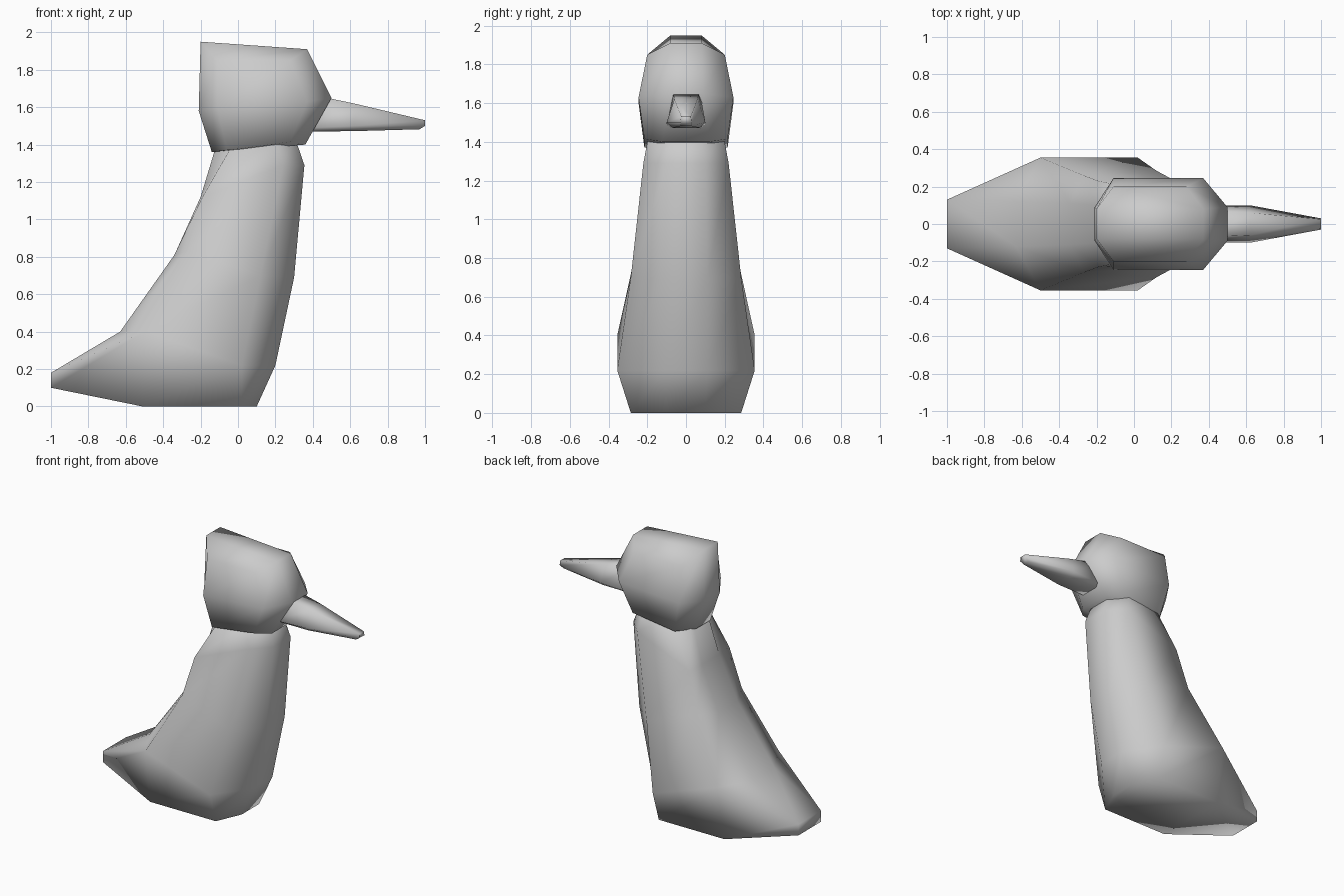
import bpy, bmesh

if "Cube" in bpy.data.objects:
    bpy.data.objects.remove(bpy.data.objects["Cube"])

grey = bpy.data.materials.new("plain_grey")
grey.use_nodes = True
grey.diffuse_color = (0.6, 0.6, 0.6, 1)
grey.node_tree.nodes["Principled BSDF"].inputs["Base Color"].default_value = (0.6, 0.6, 0.6, 1)

ALONG = ((0, 1, 2, 3), (0, 3, 4, 7), (7, 4, 5, 6))   # cap strips running front to back
ACROSS = ((0, 1, 6, 7), (1, 2, 5, 6), (2, 3, 4, 5))  # cap strips running side to side
HEX = ((0, 1, 2, 3, 4, 5),)


def loft(name, half_rings, start_cap, end_cap):
    """Skin a stack of half rings, each mirrored across y = 0."""
    bm = bmesh.new()
    rings = []
    for half in half_rings:
        full = list(half) + [(x, -y, z) for x, y, z in reversed(half)]
        rings.append([bm.verts.new(p) for p in full])
    n = len(rings[0])
    for a, b in zip(rings, rings[1:]):
        for i in range(n):
            j = (i + 1) % n
            bm.faces.new((a[i], a[j], b[j], b[i]))
    for ring, cap in ((rings[0], start_cap), (rings[-1], end_cap)):
        for f in cap:
            bm.faces.new([ring[i] for i in f])
    bmesh.ops.remove_doubles(bm, verts=bm.verts[:], dist=0.0005)
    bmesh.ops.recalc_face_normals(bm, faces=bm.faces[:])
    for f in bm.faces:
        f.smooth = True
    mesh = bpy.data.meshes.new(name)
    bm.to_mesh(mesh)
    bm.free()
    mesh.materials.append(grey)
    obj = bpy.data.objects.new(name, mesh)
    bpy.context.collection.objects.link(obj)
    return obj


# Body with tail: each half ring is breast, front flank, rear flank, back
breast, flank, hip = (0.2, 0.11, 0.22), (0.02, 0.355, 0.22), (-0.5, 0.355, 0.4)
loft("body", [
    [(0.1, 0.1, 0), (0.02, 0.285, 0), (-0.51, 0.285, 0), (-1, 0.13, 0.1)],
    [breast, flank, hip, (-1, 0.13, 0.18)],
    [breast, flank, hip, (-0.63, 0.12, 0.4)],
    [(0.3, 0.11, 0.69), (0.12, 0.285, 0.7), (-0.27, 0.26, 0.83), (-0.34, 0.11, 0.81)],
    [(0.355, 0.1, 1.29), (0.24, 0.22, 1.29), (-0.19, 0.23, 1.12), (-0.2, 0.1, 1.12)],
    [(0.3, 0.08, 1.45), (0.2, 0.19, 1.45), (0, 0.19, 1.45), (-0.1, 0.08, 1.45)],
], ACROSS, ALONG)

# Head: each half ring is face, front cheek, rear cheek, nape
loft("head", [
    [(0.36, 0.12, 1.4), (0.28, 0.215, 1.415), (-0.06, 0.215, 1.37), (-0.14, 0.08, 1.36)],
    [(0.5, 0.09, 1.65), (0.37, 0.245, 1.63), (-0.11, 0.245, 1.6), (-0.21, 0.09, 1.58)],
    [(0.37, 0.08, 1.91), (0.28, 0.2, 1.85), (-0.11, 0.2, 1.85), (-0.2, 0.08, 1.95)],
], ALONG, ALONG)

# Beak: each half ring is ridge, side, underside
loft("beak", [
    [(0.38, 0.07, 1.67), (0.38, 0.1, 1.49), (0.38, 0.07, 1.47)],
    [(0.62, 0.06, 1.62), (0.62, 0.1, 1.5), (0.62, 0.07, 1.472)],
    [(1, 0.025, 1.53), (1, 0.03, 1.5), (0.97, 0.025, 1.482)],
], HEX, HEX)
